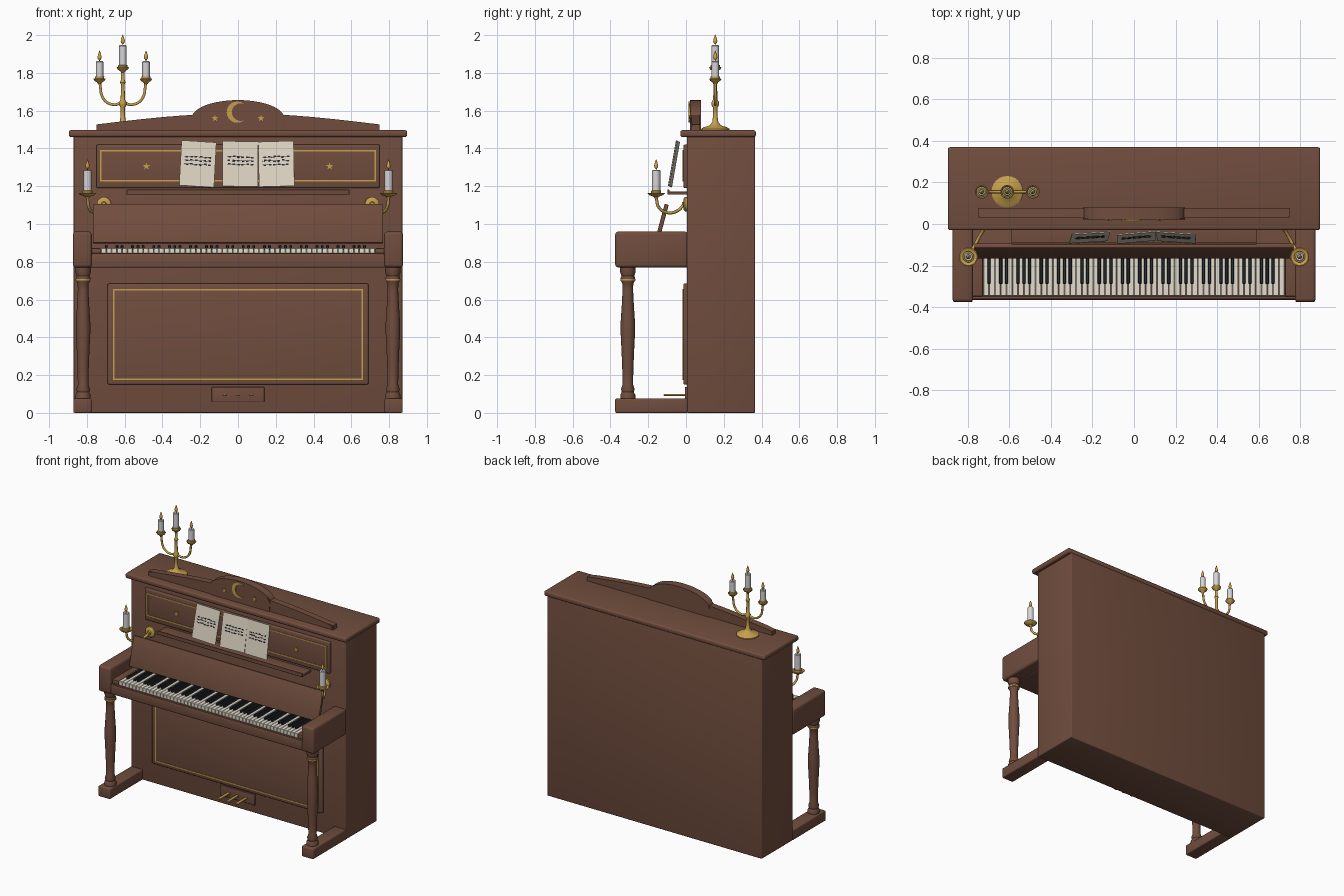
import bpy, bmesh, math, random
from mathutils import Matrix, Vector

if "Cube" in bpy.data.objects:
    bpy.data.objects.remove(bpy.data.objects["Cube"])

random.seed(4)


def material(name, col):
    m = bpy.data.materials.new(name)
    m.diffuse_color = (*col, 1)
    m.use_nodes = True
    m.node_tree.nodes["Principled BSDF"].inputs["Base Color"].default_value = m.diffuse_color
    return m


WOOD = material("brown wood", (0.165, 0.075, 0.048))
GOLD = material("brass gold", (0.56, 0.35, 0.075))
IVORY = material("ivory key", (0.78, 0.73, 0.62))
EBONY = material("black key", (0.025, 0.027, 0.034))
PAPER = material("paper", (0.72, 0.66, 0.54))
WAX = material("candle wax", (0.68, 0.66, 0.68))
FLAME = material("flame", (0.72, 0.40, 0.07))


def finish(name, bm, mat, angle=35):
    bmesh.ops.recalc_face_normals(bm, faces=bm.faces[:])
    me = bpy.data.meshes.new(name)
    bm.to_mesh(me)
    bm.free()
    me.materials.append(mat)
    ob = bpy.data.objects.new(name, me)
    bpy.context.collection.objects.link(ob)
    smooth(ob, angle)
    return ob


def smooth(ob, angle=35):
    bpy.ops.object.select_all(action='DESELECT')
    ob.select_set(True)
    bpy.context.view_layer.objects.active = ob
    bpy.ops.object.shade_smooth_by_angle(angle=math.radians(angle))


def add_box(bm, x0, x1, y0, y1, z0, z1, mtx=Matrix()):
    m = Matrix.Translation(((x0 + x1) / 2, (y0 + y1) / 2, (z0 + z1) / 2)) @ \
        Matrix.Diagonal((x1 - x0, y1 - y0, z1 - z0, 1))
    bmesh.ops.create_cube(bm, size=1, matrix=mtx @ m)


def boxes(name, dims, mat, bevel=0.0, seg=3, mtx=Matrix()):
    bm = bmesh.new()
    for d in dims:
        add_box(bm, *d, mtx)
    if bevel:
        bmesh.ops.bevel(bm, geom=bm.edges[:], offset=bevel, segments=seg,
                        profile=0.5, affect='EDGES')
    return finish(name, bm, mat)


def lathe(name, profile, loc, mat, rot=Matrix(), n=24):
    """Spin (radius, height) pairs about the local z axis."""
    bm = bmesh.new()
    rings = [[bm.verts.new((r * math.cos(2 * math.pi * i / n), r * math.sin(2 * math.pi * i / n), z))
              for i in range(n)] for r, z in profile]
    for a, b in zip(rings, rings[1:]):
        for i in range(n):
            bm.faces.new((a[i], a[(i + 1) % n], b[(i + 1) % n], b[i]))
    bm.faces.new(rings[0])
    bm.faces.new(rings[-1])
    bmesh.ops.transform(bm, matrix=Matrix.Translation(loc) @ rot, verts=bm.verts[:])
    return finish(name, bm, mat)


def plate(name, outline, y0, y1, mat, bevel=0.0):
    """Extrude an x-z outline along y."""
    bm = bmesh.new()
    a = [bm.verts.new((x, y0, z)) for x, z in outline]
    b = [bm.verts.new((x, y1, z)) for x, z in outline]
    n = len(a)
    front = bm.faces.new(a)
    bm.faces.new(b[::-1])
    for i in range(n):
        bm.faces.new((a[i], b[i], b[(i + 1) % n], a[(i + 1) % n]))
    if bevel:
        bmesh.ops.bevel(bm, geom=list(front.edges), offset=bevel, segments=2, affect='EDGES')
    return finish(name, bm, mat)


def tube(name, pts, r, mat):
    cu = bpy.data.curves.new(name, 'CURVE')
    cu.dimensions = '3D'
    cu.bevel_depth = r
    cu.bevel_resolution = 3
    cu.use_fill_caps = True
    sp = cu.splines.new('BEZIER')
    sp.bezier_points.add(len(pts) - 1)
    for p, co in zip(sp.bezier_points, pts):
        p.co = co
        p.handle_left_type = p.handle_right_type = 'AUTO'
    cu.materials.append(mat)
    ob = bpy.data.objects.new(name, cu)
    bpy.context.collection.objects.link(ob)
    bpy.ops.object.select_all(action='DESELECT')
    ob.select_set(True)
    bpy.context.view_layer.objects.active = ob
    bpy.ops.object.convert(target='MESH')
    smooth(bpy.context.object, 50)


def star(name, x, z, r, y):
    pts = [((r if k % 2 == 0 else r * 0.42) * math.sin(k * math.pi / 5) + x,
            (r if k % 2 == 0 else r * 0.42) * math.cos(k * math.pi / 5) + z) for k in range(10)]
    plate(name, pts, y - 0.005, y + 0.002, GOLD)


def frame(name, w, z0, z1, y, t=0.008):
    boxes(name, [(-w, w, y - 0.004, y + 0.002, z0, z0 + t), (-w, w, y - 0.004, y + 0.002, z1 - t, z1),
                 (-w, -w + t, y - 0.004, y + 0.002, z0 + t, z1 - t),
                 (w - t, w, y - 0.004, y + 0.002, z0 + t, z1 - t)], GOLD)


def candle(name, x, y, z, h, r, dish):
    """Drip dish, cup, wax stick and flame; z is the dish level."""
    lathe(name + "_dish", [(0.008, -0.02), (0.014, -0.01), (dish * 0.8, -0.002), (dish, 0.008),
                           (dish * 0.9, 0.010), (r + 0.004, 0.004), (r + 0.005, 0.02), (r, 0.022)],
          (x, y, z), GOLD)
    lathe(name + "_stick", [(r, 0.01), (r, h - 0.005), (r * 0.8, h), (r * 0.4, h - 0.003)], (x, y, z), WAX, n=16)
    lathe(name + "_wick", [(0.002, h - 0.004), (0.002, h + 0.012)], (x, y, z), EBONY, n=6)
    lathe(name + "_flame", [(0.002, 0.004), (0.009, 0.012), (0.011, 0.02), (0.008, 0.034), (0.001, 0.055)],
          (x, y, z + h), FLAME, n=12)


# case, lid and panels
boxes("case", [(-0.87, 0.87, 0.005, 0.365, 0, 1.47)], WOOD, 0.006)
boxes("lid", [(-0.896, 0.896, -0.03, 0.37, 1.46, 1.497)], WOOD, 0.012)
boxes("upper_panel", [(-0.75, 0.75, -0.014, 0.02, 1.19, 1.42)], WOOD, 0.008)
boxes("lower_panel", [(-0.69, 0.69, -0.014, 0.02, 0.15, 0.685)], WOOD, 0.008)
frame("upper_panel_trim", 0.73, 1.225, 1.392, -0.014)
frame("lower_panel_trim", 0.662, 0.175, 0.655, -0.014)
for s in (-1, 1):
    star("panel_star", s * 0.485, 1.305, 0.02, -0.014)

# crest with moon and stars
wing = [(-0.75, 1.49)] + [(x, 1.527 + 0.058 * math.cos(x / 0.75 * math.pi / 2))
                          for x in [-0.75 + 1.5 * i / 24 for i in range(25)]] + [(0.75, 1.49)]
plate("crest_wings", wing, 0.028, 0.075, WOOD, 0.006)
arch = [(-0.245, 1.49)] + [(-0.245 * math.cos(math.pi * i / 28), 1.56 + 0.096 * math.sin(math.pi * i / 28))
                           for i in range(29)] + [(0.245, 1.49)]
plate("crest_arch", arch, 0.021, 0.08, WOOD, 0.006)
moon = []
for i in range(25):
    a = math.radians(50 + 260 * i / 24)
    moon.append((-0.004 + 0.056 * math.cos(a), 1.592 + 0.056 * math.sin(a)))
tip = Vector((moon[0][0], moon[0][1] - 1.592))
cx = 0.014
r2 = math.hypot(tip.x - cx, tip.y)
a0 = math.atan2(tip.y, tip.x - cx)
for i in range(1, 18):
    a = 2 * math.pi - a0 - (2 * math.pi - 2 * a0) * i / 18
    moon.append((cx + r2 * math.cos(a), 1.592 + r2 * math.sin(a)))
plate("crest_moon", moon, 0.014, 0.024, GOLD)
for s in (-1, 1):
    star("crest_star", s * 0.122, 1.56, 0.018, 0.021)

# keyboard
boxes("keybed", [(-0.78, 0.78, -0.365, 0.01, 0.77, 0.838)], WOOD, 0.006)
boxes("key_slip", [(-0.775, 0.775, -0.362, -0.347, 0.80, 0.846)], WOOD, 0.004)
boxes("key_blocks", [(s * 0.753 - 0.026, s * 0.753 + 0.026, -0.348, -0.11, 0.83, 0.872) for s in (-1, 1)], WOOD, 0.004)
kw = 1.45 / 52
boxes("white_keys", [(-0.725 + i * kw + 0.0008, -0.725 + (i + 1) * kw - 0.0008, -0.345, -0.11, 0.836, 0.872)
                     for i in range(52)], IVORY, 0.0015, 1)
boxes("black_keys", [(-0.725 + (i + 1) * kw - 0.0075, -0.725 + (i + 1) * kw + 0.0075, -0.288, -0.11, 0.862, 0.888)
                     for i in range(51) if (i + 5) % 7 in (0, 1, 3, 4, 5)], EBONY, 0.003, 1)
tilt = Matrix.Translation((0, -0.13, 1.0)) @ Matrix.Rotation(math.radians(-15), 4, 'X')
boxes("fallboard", [(-0.768, 0.768, -0.011, 0.011, -0.105, 0.108)], WOOD, 0.005, mtx=tilt)

# arms, feet and turned legs
leg = [(0.04, 0.07), (0.04, 0.095), (0.032, 0.11), (0.036, 0.125), (0.028, 0.15), (0.029, 0.22), (0.033, 0.32),
       (0.038, 0.42), (0.038, 0.48), (0.032, 0.57), (0.028, 0.65), (0.029, 0.685), (0.038, 0.70),
       (0.038, 0.715), (0.034, 0.725), (0.041, 0.745), (0.041, 0.775)]
for s in (-1, 1):
    boxes("arm", [(s * 0.824 - 0.05, s * 0.824 + 0.05, -0.375, 0.01, 0.77, 0.96)], WOOD, 0.016)
    boxes("foot", [(s * 0.824 - 0.048, s * 0.824 + 0.048, -0.375, 0.01, 0, 0.076)], WOOD, 0.008)
    lathe("front_leg", leg, (s * 0.82, -0.308, 0), WOOD)
    lathe("leg_ring", [(0.03, 0.697), (0.040, 0.701), (0.040, 0.708), (0.03, 0.712)], (s * 0.82, -0.308, 0), GOLD)

# pedals
boxes("pedal_plate", [(-0.14, 0.14, -0.006, 0.02, 0.06, 0.137)], WOOD, 0.004)
for x in (-0.07, 0, 0.07):
    boxes("pedal", [(x - 0.011, x + 0.011, -0.118, 0.01, 0.09, 0.101)], GOLD, 0.004)

# music shelf and sheet music
boxes("music_shelf", [(-0.59, 0.59, -0.098, 0.01, 1.155, 1.172)], WOOD, 0.004)
boxes("music_shelf_lip", [(-0.59, 0.59, -0.098, -0.088, 1.165, 1.182)], WOOD, 0.003)
for x, roll, yaw, w in ((-0.213, 3, 4, 0.185), (0.012, 0, 5, 0.19), (0.203, -1, -4, 0.188)):
    m = Matrix.Translation((x, -0.064, 1.317)) @ Matrix.Rotation(math.radians(-10), 4, 'X') @ \
        Matrix.Rotation(math.radians(roll), 4, 'Y') @ Matrix.Rotation(math.radians(yaw), 4, 'Z')
    boxes("music_page", [(-w / 2, w / 2, -0.003, 0.003, -0.12, 0.122)], PAPER, mtx=m)
    marks = []
    for row in range(3):
        z = 0.038 - row * 0.02
        marks.append((-0.072, 0.07, -0.0042, -0.002, z - 0.001, z + 0.001))
        for k in range(6):
            u = -0.068 + k * 0.024 + random.uniform(0, 0.006)
            dz = random.uniform(-0.003, 0.003)
            marks.append((u, u + 0.013, -0.0045, -0.002, z + dz - 0.004, z + dz + 0.004))
    boxes("music_notes", marks, EBONY, mtx=m)

# wall candle holders
for s in (-1, 1):
    lathe("sconce_rosette", [(0.038, -0.01), (0.038, 0.006), (0.03, 0.012), (0.014, 0.014), (0.01, 0.022)],
          (s * 0.71, 0, 1.105), GOLD, Matrix.Rotation(math.pi / 2, 4, 'X'))
    tube("sconce_arm", [(s * 0.71, -0.01, 1.105), (s * 0.735, -0.045, 1.07), (s * 0.765, -0.1, 1.06),
                        (s * 0.79, -0.145, 1.09), (s * 0.797, -0.158, 1.145)], 0.008, GOLD)
    candle("sconce_candle", s * 0.797, -0.158, 1.155, 0.132, 0.022, 0.046)

# three-armed candle stand
X, Y = -0.61, 0.155
lathe("stand_base", [(0.076, 1.495), (0.076, 1.503), (0.062, 1.512), (0.03, 1.522), (0.016, 1.54), (0.011, 1.58),
                     (0.011, 1.615), (0.02, 1.63), (0.02, 1.645), (0.011, 1.66), (0.010, 1.74), (0.015, 1.75),
                     (0.009, 1.765), (0.009, 1.81)], (X, Y, 0), GOLD)
candle("stand_candle", X, Y, 1.82, 0.128, 0.02, 0.033)
for s in (-1, 1):
    tube("stand_arm", [(X, Y, 1.645), (X + s * 0.05, Y, 1.632), (X + s * 0.1, Y, 1.66), (X + s * 0.123, Y, 1.75)],
         0.0075, GOLD)
    candle("stand_candle", X + s * 0.123, Y, 1.76, 0.103, 0.02, 0.033)
